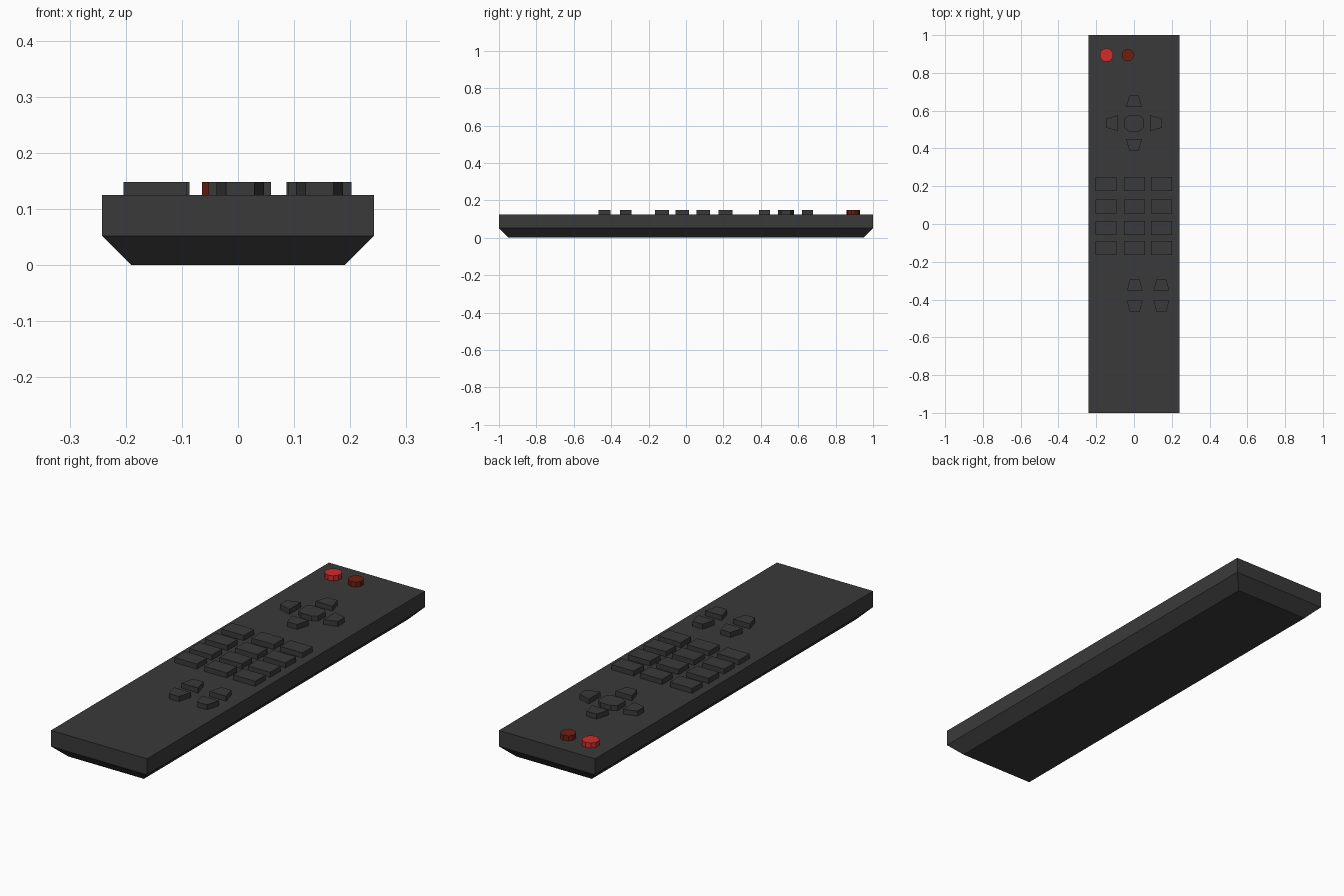
import bpy, bmesh, math

if "Cube" in bpy.data.objects:
    bpy.data.objects.remove(bpy.data.objects["Cube"])


def material(name, rgb):
    m = bpy.data.materials.new(name)
    m.diffuse_color = (*rgb, 1)
    m.use_nodes = True
    m.node_tree.nodes["Principled BSDF"].inputs["Base Color"].default_value = m.diffuse_color
    return m


BLACK = material("charcoal plastic", (0.042, 0.042, 0.042))
RED = material("bright red", (0.62, 0.025, 0.025))
DARK_RED = material("dark red", (0.16, 0.013, 0.005))
TOP, BASE = 0.148, 0.125


def finish(bm, name, mat):
    bmesh.ops.recalc_face_normals(bm, faces=bm.faces)
    me = bpy.data.meshes.new(name)
    bm.to_mesh(me)
    bm.free()
    me.materials.append(mat)
    ob = bpy.data.objects.new(name, me)
    bpy.context.collection.objects.link(ob)
    return ob


def button(name, outline, mat=BLACK):
    """Flat-topped key extruded from a 2D outline."""
    bm = bmesh.new()
    face = bm.faces.new([bm.verts.new((x, y, BASE)) for x, y in outline])
    ext = bmesh.ops.extrude_face_region(bm, geom=[face], use_keep_orig=True)
    for v in ext["geom"]:
        if isinstance(v, bmesh.types.BMVert):
            v.co.z = TOP
    return finish(bm, name, mat)


def rounded(cx, cy, r, n=10):
    return [(cx + r * math.cos(2 * math.pi * (i + 0.5) / n),
             cy + r * math.sin(2 * math.pi * (i + 0.5) / n)) for i in range(n)]


def trapezoid(cx, cy, angle, wide=0.042, narrow=0.025, half=0.030):
    """Trapezoid whose narrow end points along +y, turned by angle degrees."""
    a = math.radians(angle)
    pts = [(-wide, -half), (wide, -half), (narrow, half), (-narrow, half)]
    return [(cx + x * math.cos(a) - y * math.sin(a),
             cy + x * math.sin(a) + y * math.cos(a)) for x, y in pts]


# body: slab with chamfered underside
bm = bmesh.new()
rings = [[bm.verts.new((sx * hx, sy * hy, z))
          for sx, sy in ((-1, -1), (1, -1), (1, 1), (-1, 1))]
         for hx, hy, z in ((0.19, 0.948, 0), (0.242, 1, 0.052), (0.242, 1, BASE))]
bm.faces.new(rings[0])
bm.faces.new(rings[-1])
for lo, hi in zip(rings, rings[1:]):
    for i in range(4):
        j = (i + 1) % 4
        bm.faces.new((lo[i], lo[j], hi[j], hi[i]))
finish(bm, "body", BLACK)

# power buttons
button("power_button", rounded(-0.146, 0.894, 0.037), RED)
button("source_button", rounded(-0.033, 0.894, 0.033), DARK_RED)

# direction pad
PY = 0.534
hx, hy, cx, cy = 0.049, 0.043, 0.022, 0.016
button("ok_button", [(x, PY + y) for x, y in (
    (-hx + cx, -hy), (hx - cx, -hy), (hx, -hy + cy), (hx, hy - cy),
    (hx - cx, hy), (-hx + cx, hy), (-hx, hy - cy), (-hx, -hy + cy))])
for name, x, y, angle in (("up", 0, 0.115, 0), ("down", 0, -0.115, 180),
                          ("left", -0.116, 0, 90), ("right", 0.116, 0, -90)):
    button(name + "_button", trapezoid(x, PY + y, angle))

# number keys
for r, y in enumerate((0.211, 0.092, -0.020, -0.128)):
    for c, x in enumerate((-0.148, 0.003, 0.146)):
        button(f"number_key_{r}_{c}", [(x + sx * 0.056, y + sy * 0.037)
               for sx, sy in ((-1, -1), (1, -1), (1, 1), (-1, 1))])

# volume and channel rockers
for name, x in (("volume", 0.004), ("channel", 0.145)):
    button(name + "_up", trapezoid(x, -0.322, 0, half=0.031))
    button(name + "_down", trapezoid(x, -0.436, 180, half=0.031))
